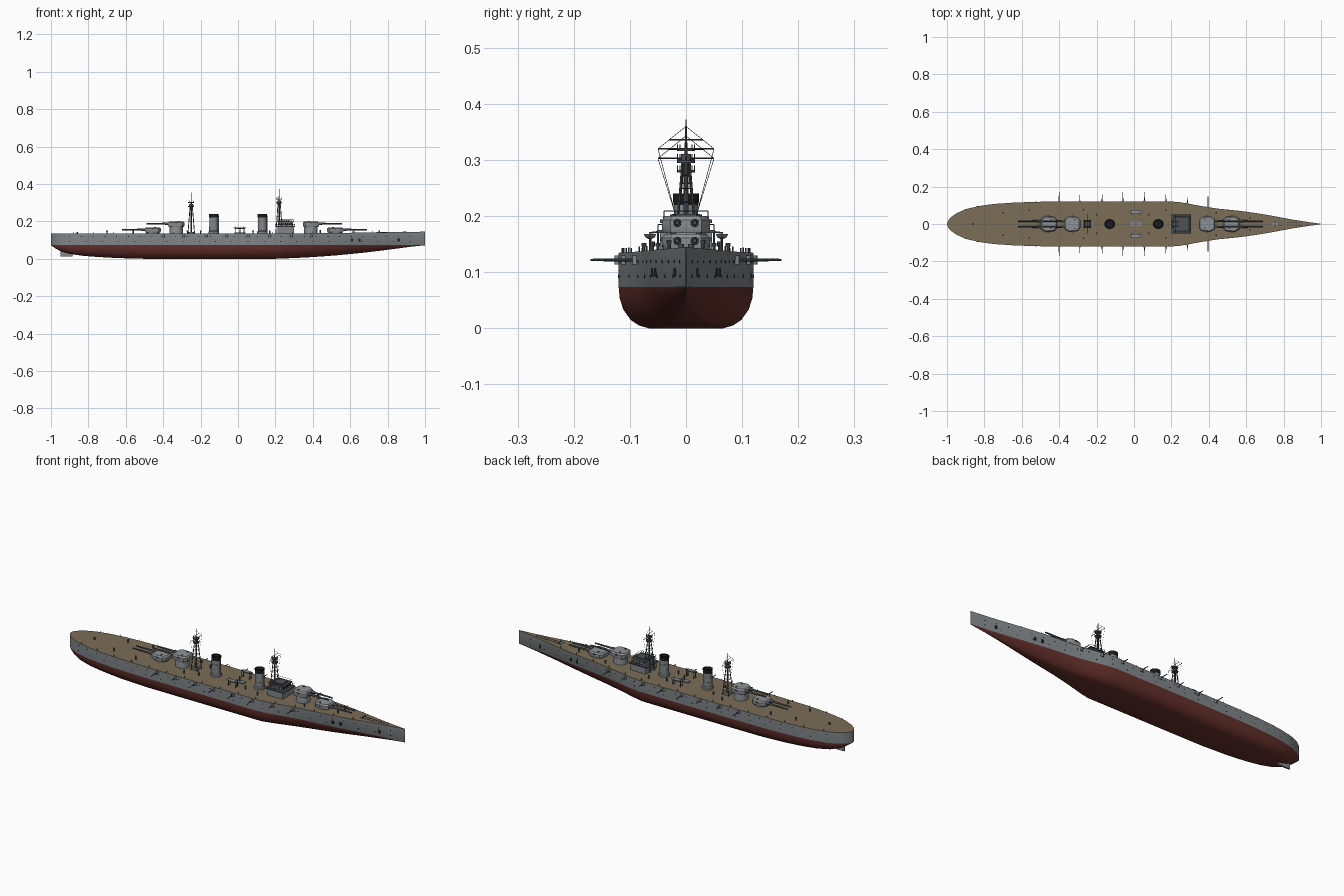
import bpy, bmesh, math
from mathutils import Vector, Matrix

if "Cube" in bpy.data.objects:
    bpy.data.objects.remove(bpy.data.objects["Cube"])

def mat(name, c):
    m = bpy.data.materials.new(name)
    m.diffuse_color = (*c, 1)
    m.use_nodes = True
    m.node_tree.nodes["Principled BSDF"].inputs["Base Color"].default_value = m.diffuse_color
    return m

GREY = mat("hull grey", (.22, .24, .25))
LIGHT = mat("turret grey", (.27, .29, .305))
RED = mat("antifouling red", (.13, .03, .025))
DECK = mat("deck planking", (.2, .155, .095))
DARK = mat("dark grey", (.075, .085, .09))
BLACK = mat("black", (.012, .012, .013))


class Part:
    """Collects simple solids into one object."""
    def __init__(self, name, *mats):
        self.name, self.mats, self.bm = name, mats, bmesh.new()

    def paint(self, verts, m):
        for f in {f for v in verts for f in v.link_faces}:
            f.material_index = m

    def rod(self, a, b, r1, r2=None, n=8, m=0):
        a, b = Vector(a), Vector(b)
        d = b - a
        M = Matrix.Translation((a + b) / 2) @ d.to_track_quat('Z', 'Y').to_matrix().to_4x4()
        g = bmesh.ops.create_cone(self.bm, cap_ends=True, segments=n, radius1=r1,
                                  radius2=r1 if r2 is None else r2, depth=d.length, matrix=M)
        self.paint(g["verts"], m)

    def box(self, x0, x1, y0, y1, z0, z1, m=0):
        M = Matrix.Translation(((x0+x1)/2, (y0+y1)/2, (z0+z1)/2)) @ Matrix.Diagonal((x1-x0, y1-y0, z1-z0, 1))
        self.paint(bmesh.ops.create_cube(self.bm, size=1, matrix=M)["verts"], m)

    def loft(self, rings, m=0):
        rv = [[self.bm.verts.new(p) for p in r] for r in rings]
        n = len(rv[0])
        for a, b in zip(rv, rv[1:]):
            for i in range(n):
                self.bm.faces.new((a[i], a[(i+1) % n], b[(i+1) % n], b[i]))
        self.bm.faces.new(rv[0][::-1])
        self.bm.faces.new(rv[-1])
        self.paint([v for r in rv for v in r], m)

    def done(self, angle=35):
        bmesh.ops.recalc_face_normals(self.bm, faces=self.bm.faces)
        me = bpy.data.meshes.new(self.name)
        self.bm.to_mesh(me)
        for m in self.mats:
            me.materials.append(m)
        me.shade_smooth()
        me.set_sharp_from_angle(angle=math.radians(angle))
        ob = bpy.data.objects.new(self.name, me)
        bpy.context.collection.objects.link(ob)
        return ob


def interp(t, x):
    for (x0, y0), (x1, y1) in zip(t, t[1:]):
        if x <= x1:
            return y0 + (y1 - y0) * (x - x0) / (x1 - x0)
    return t[-1][1]

# Deck half-width and keel height along the length
WIDTH = [(-1, .002), (-.995, .017), (-.98, .035), (-.95, .057), (-.9, .079), (-.83, .096), (-.75, .107),
         (-.65, .114), (-.5, .119), (-.3, .12), (0, .12), (.2, .12), (.25, .116), (.3, .107), (.37, .094),
         (.45, .082), (.53, .074), (.6, .066), (.68, .054), (.76, .04), (.84, .025), (.92, .012), (1, .001)]
KEEL = [(-1, .0725), (-.98, .058), (-.95, .041), (-.9, .026), (-.83, .016), (-.7, .006), (-.55, 0),
        (.2, 0), (.35, .006), (.5, .016), (.65, .03), (.8, .048), (.92, .064), (1, .0725)]
WL = .074
def deck_z(x): return .134 + .011 * max(0, (x - .1) / .9) ** 1.3
def bow(x): return min(1, max(0, (x - .2) / .6))
def half(x, z):
    w = interp(WIDTH, x)
    return w * (1 - .18 * bow(x) * (deck_z(x) - z) / (deck_z(x) - WL))

# Hull: lofted sections, coloured by height
hull = Part("hull", GREY, RED, DECK)
rows = []
for x, w in WIDTH:
    k, b, wl = interp(KEEL, x), bow(x), half(x, WL)
    pts = [(w, deck_z(x)), (wl, WL)]
    for s, f, v in ((.72, .985, .85), (.45, .93, .66), (.2, .82, .42), (.07, .7, .24), (0, .55, .1)):
        pts.append((wl * (f + (v - f) * b), k + (WL - k) * s))
    ring = pts + [(-y, z) for y, z in reversed(pts)]
    rows.append([(x, y, z) for y, z in ring])
hull.loft(rows)
for f in hull.bm.faces:
    c = f.calc_center_median()
    if all(abs(v.co.z - deck_z(v.co.x)) < 1e-5 for v in f.verts):
        f.material_index = 2
    elif c.z < WL - 1e-4:
        f.material_index = 1
hull.done(40)

# Rudder and propeller shafts
rud = Part("rudder", GREY)
rud.box(-.95, -.885, -.004, .004, .012, .05)
rud.done()

# Portholes, anchors and bilge plates on the hull sides
ports = Part("portholes", BLACK)
for s in (-1, 1):
    for z, n in ((.119, 30), (.093, 22)):
        for i in range(n):
            x = -.9 + 1.82 * i / (n - 1)
            y = half(x, z)
            ports.rod((x, s * (y - .003), z), (x, s * (y + .0008), z), .0028, n=8)
    for x in (.61, .65, .86):
        y = half(x, .1)
        ports.box(x - .006, x + .006, s * y - .003, s * y + .003, .092, .108)
ports.done()

# Broadside guns with their casemate ports
guns = Part("broadside_guns", DARK, GREY)
for x, tip in ((-.4, .17), (-.29, .155), (-.17, .158), (-.06, .17), (.055, .17), (.17, .157), (.285, .143), (.395, .146)):
    y = half(x, .122)
    for s in (-1, 1):
        guns.rod((x, s * (y - .01), .122), (x, s * tip, .122), .003, .002)
        guns.rod((x, s * y, .114), (x, s * y, .13), .007, n=12, m=1)
guns.done()


# Main turrets: barbette, faceted gunhouse, twin barrels
def turret(name, x, d, base, top, tip, bz):
    t = Part(name, LIGHT, DARK)
    t.rod((x, 0, .13), (x, 0, base), .036, n=24)
    out = [(-.043, .022), (-.03, .038), (.018, .043), (.043, .028)]
    out = out + [(a, -b) for a, b in reversed(out)]
    def ring(k, z): return [(x + d * a * k, b * k, z) for a, b in out]
    t.loft([ring(.94, base - .002), ring(1, base + .004), ring(1, top - .007), ring(.86, top)])
    for y in (-.0155, .0155):
        t.rod((x + d * .036, y, bz), (x + d * .06, y, bz), .0075, .0065, 12, 1)
        t.rod((x + d * .04, y, bz), (tip, y, bz), .0052, .0035, 12, 1)
        t.rod((x - d * .012, y * 1.5, top - .002), (x - d * .012, y * 1.5, top + .003), .005, n=8, m=1)
    t.box(x - .004, x + .004, -.046, .046, top - .012, top - .006, 1)  # rangefinder
    t.done()

turret("turret_fore_low", .52, 1, .143, .168, .69, .156)
turret("turret_fore_high", .39, 1, .172, .2, .555, .188)
turret("turret_aft_high", -.33, -1, .172, .2, -.49, .188)
turret("turret_aft_low", -.455, -1, .143, .168, -.62, .156)

# Bridge: stepped house with dark decks and window strip
br = Part("bridge", GREY, DARK, BLACK)
br.box(.21, .3, -.046, .046, .13, .17)
br.box(.2, .306, -.052, .052, .17, .175, 1)
br.box(.215, .293, -.036, .036, .175, .195)
br.box(.21, .298, -.041, .041, .195, .199, 1)
br.box(.225, .28, -.025, .025, .199, .204, 1)
for i in range(7):
    y = -.03 + .01 * i
    br.box(.292, .2945, y - .003, y + .003, .183, .191, 2)
    for s in (-1, 1):
        x = .222 + .0105 * i
        br.box(x - .003, x + .003, s * .036 - .001, s * .036 + .001, .183, .191, 2)
for z, (x0, x1, w) in ((.175, (.202, .304, .05)), (.199, (.212, .296, .039))):  # railings
    for s in (-1, 1):
        br.rod((x0, s * w, z + .01), (x1, s * w, z + .01), .0008, n=4, m=1)
        for i in range(8):
            x = x0 + (x1 - x0) * i / 7
            br.rod((x, s * w, z), (x, s * w, z + .01), .0008, n=4, m=1)
    br.rod((x1, -w, z + .01), (x1, w, z + .01), .0008, n=4, m=1)
br.done()

# Funnels with black caps and hollow tops
for name, x in (("funnel_fore", .13), ("funnel_aft", -.13)):
    f = Part(name, GREY, BLACK)
    def ring(r, z): return [(x + r * math.cos(a * math.pi / 12), .92 * r * math.sin(a * math.pi / 12), z) for a in range(24)]
    f.loft([ring(.028, .13), ring(.028, .145), ring(.024, .15), ring(.023, .222)])
    f.loft([ring(.0245, .22), ring(.0255, .24), ring(.021, .24), ring(.02, .226)], 1)
    for z in (.17, .195):
        f.loft([ring(.0245, z), ring(.0245, z + .003)])
    f.rod((x + .026, 0, .14), (x + .026, 0, .232), .003, n=8)
    f.done()


# Masts: splayed legs, spotting top, pole, yards and rigging
def mast(name, x, top):
    m = Part(name, DARK)
    m.rod((x, 0, .13), (x, 0, top - .06), .005, .004)
    m.rod((x, 0, top - .06), (x, 0, top), .0028, .001)
    h = top - .075
    for sx in (-1, 1):
        for sy in (-1, 1):
            m.rod((x + sx * .018, sy * .02, .13), (x + sx * .006, sy * .006, h), .0022, n=6)
    for i in range(1, 7):  # lattice bands
        t = i / 7
        z, a, b = .13 + (h - .13) * t, .018 - .012 * t, .02 - .014 * t
        for s in (-1, 1):
            m.rod((x - a, s * b, z), (x + a, s * b, z), .001, n=4)
            m.rod((x + s * a, -b, z), (x + s * a, b, z), .001, n=4)
    for z in (h, h + .021):
        m.rod((x, 0, z - .002), (x, 0, z + .002), .016, n=16)
        for i in range(8):
            a = i * math.pi / 4
            p = (x + .015 * math.cos(a), .015 * math.sin(a))
            m.rod((*p, z), (*p, z + .01), .0008, n=4)
    m.rod((x, 0, h), (x, 0, h + .014), .009, n=12)
    for z, w in ((top - .052, .05), (top - .036, .03)):
        m.rod((x, -w, z), (x, w, z), .0011, n=6)
    for s in (-1, 1):
        m.rod((x, s * .05, top - .052), (x, s * .018, .2), .0005, n=4)
        m.rod((x, s * .05, top - .052), (x, 0, top - .012), .0005, n=4)
    m.done()

mast("foremast", .22, .372)
mast("mainmast", -.25, .355)

# Ship's boats hung on davits
for s, side in ((-1, "right"), (1, "left")):
    b = Part("boat_" + side, LIGHT, DARK)
    b.loft([[(.01 + u, s * .064 + .011 * k * c, .158 + .01 * (1 - (1 - d) * k ** .5)) for c, d in
             ((-1, 1), (-.75, .4), (0, 0), (.75, .4), (1, 1))]
            for u, k in ((-.034, .1), (-.026, .6), (-.012, 1), (.012, 1), (.026, .6), (.034, .1))])
    for x in (-.012, .032):
        b.rod((x, s * .064, .13), (x, s * .064, .16), .0022, n=6, m=1)
        b.rod((x, s * .05, .13), (x, s * .05, .172), .0015, n=6, m=1)
        b.rod((x, s * .05, .172), (x, s * .066, .17), .0015, n=6, m=1)
    b.done()

# Deck fittings: edge posts, bollards, vents, capstan, searchlight base
fit = Part("deck_fittings", DARK, GREY)
for s in (-1, 1):
    for i in range(16):
        x = -.88 + 1.6 * i / 15
        y, z = s * (interp(WIDTH, x) - .006), deck_z(x)
        fit.rod((x, y, z - .002), (x, y, z + .009), .0013, n=6)
    for x, y in ((-.7, .06), (-.56, .075), (-.27, .075), (-.2, .05), (.08, .05), (.17, .075), (.44, .06), (.62, .03)):
        z = deck_z(x)
        fit.rod((x, s * y, z - .002), (x, s * y, z + .014), .003, n=8)
        fit.rod((x, s * y, z + .012), (x, s * y, z + .018), .0045, n=8)
    fit.rod((.755, s * .009, .138), (.755, s * .009, .15), .005, n=12)
    fit.rod((.76, s * .009, .1425), (.9, s * .006, .1435), .0012, n=6)
fit.box(.74, .77, -.012, .012, .138, .144, 1)
fit.rod((-.25, 0, .13), (-.25, 0, .142), .018, n=16, m=1)
fit.rod((-.86, 0, .13), (-.86, 0, .143), .005, n=10)
fit.box(-.02, .04, -.012, .012, .13, .14, 1)
fit.rod((.01, 0, .14), (.01, 0, .165), .003, n=8)
fit.done()
